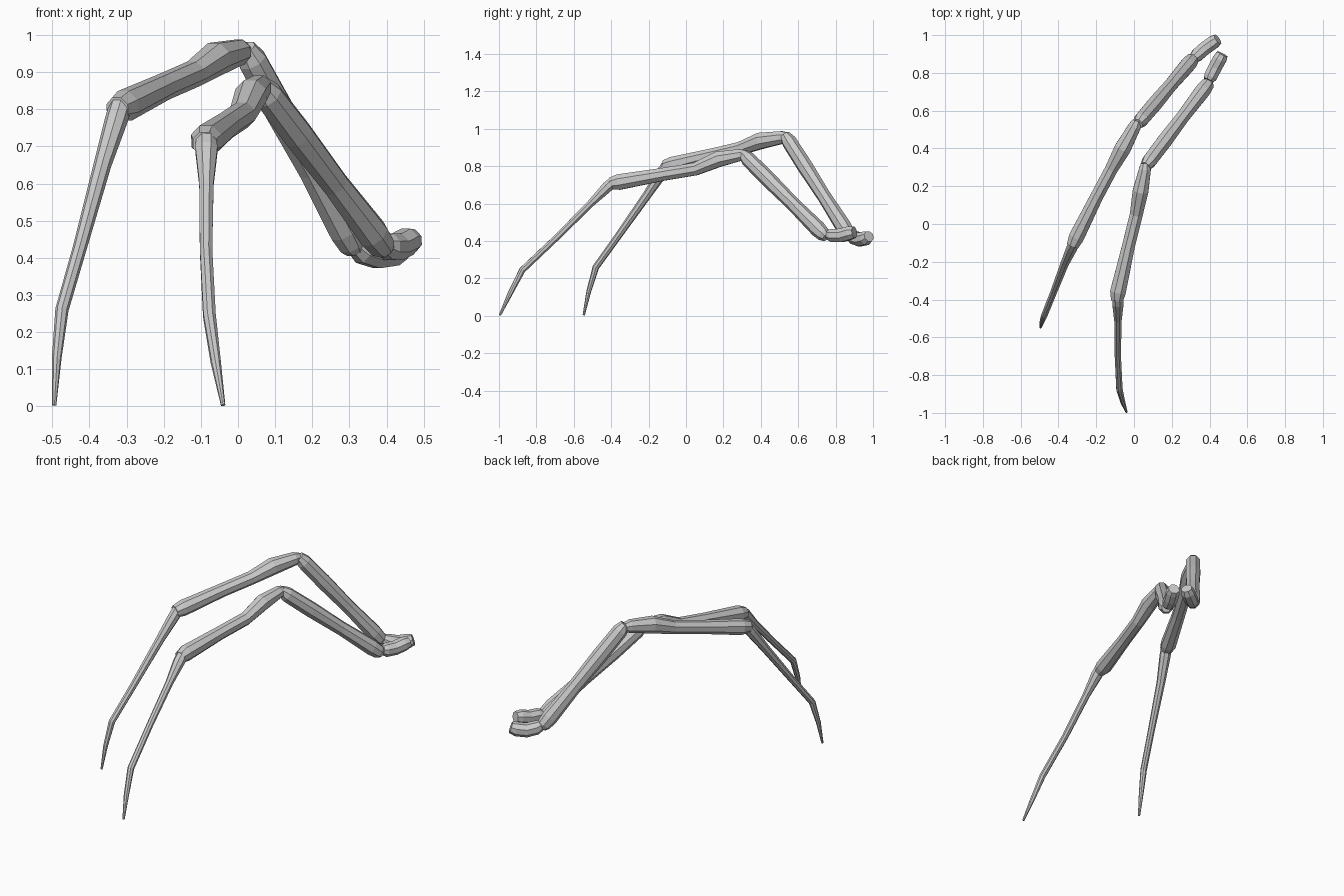
import bpy, bmesh, math
from mathutils import Vector

SIDES = 8


def limb(name, rings):
    """Loft a faceted tube through rings of (x, y, z, radius)."""
    pts = [Vector(r[:3]) for r in rings]
    bm = bmesh.new()
    loops = []
    for i, p in enumerate(pts):
        t = (pts[min(i + 1, len(pts) - 1)] - pts[max(i - 1, 0)]).normalized()
        side = t.cross(Vector((0, 0, 1))).normalized()
        up = side.cross(t)
        loop = []
        for k in range(SIDES):
            a = 2 * math.pi * (k + 0.5) / SIDES
            loop.append(bm.verts.new(p + rings[i][3] * (side * math.cos(a) + up * math.sin(a))))
        loops.append(loop)
    for a, b in zip(loops, loops[1:]):
        for k in range(SIDES):
            n = (k + 1) % SIDES
            bm.faces.new((a[k], a[n], b[n], b[k]))
    bm.faces.new(loops[0])
    bm.faces.new(loops[-1])
    bmesh.ops.recalc_face_normals(bm, faces=bm.faces)
    mesh = bpy.data.meshes.new(name)
    bm.to_mesh(mesh)
    bm.free()
    bpy.context.collection.objects.link(bpy.data.objects.new(name, mesh))


def straight(a, b, profile):
    """Rings along a straight line; profile holds (fraction, radius)."""
    a, b = Vector(a), Vector(b)
    return [(*a.lerp(b, f), r) for f, r in profile]


UPPER = [(0, .028), (.06, .041), (.3, .043), (.6, .038), (.9, .044), (.97, .038), (1, .026)]

# Rear leg: hip stub, upper leg, middle leg with swollen knee, tapering foot
limb("rear_leg_hip", [(.315, .875, .435, .028), (.335, .895, .42, .038), (.375, .93, .408, .039),
                      (.42, .962, .415, .039), (.443, .978, .425, .031)])
limb("rear_leg_upper", straight((.02, .53, .965), (.315, .878, .42), UPPER))
limb("rear_leg_middle", [(.015, .545, .955, .026), (.003, .515, .954, .036), (-.06, .40, .936, .047),
                         (-.12, .29, .895, .037), (-.2, .14, .86, .037), (-.305, -.07, .809, .044),
                         (-.325, -.115, .80, .034)])
limb("rear_leg_foot", [(-.315, -.095, .815, .03), (-.328, -.125, .77, .031), (-.365, -.205, .65, .024),
                       (-.425, -.36, .43, .019), (-.474, -.482, .26, .018), (-.488, -.52, .13, .013),
                       (-.495, -.547, .003, .006)])

# Front leg, same four segments
limb("front_leg_hip", [(.395, .76, .435, .028), (.405, .78, .43, .038), (.43, .83, .43, .039),
                       (.455, .875, .443, .039), (.468, .9, .447, .032)])
limb("front_leg_upper", straight((.06, .305, .865), (.397, .75, .42), UPPER))
limb("front_leg_middle", [(.06, .32, .86, .026), (.058, .29, .86, .034), (.035, .175, .838, .045),
                          (.012, .05, .785, .037), (-.03, -.12, .757, .037), (-.085, -.36, .715, .045),
                          (-.09, -.405, .707, .034)])
limb("front_leg_foot", [(-.085, -.385, .72, .03), (-.085, -.42, .69, .032), (-.085, -.51, .60, .021),
                        (-.086, -.69, .42, .018), (-.077, -.875, .245, .018), (-.06, -.94, .12, .014),
                        (-.04, -.995, .003, .006)])
